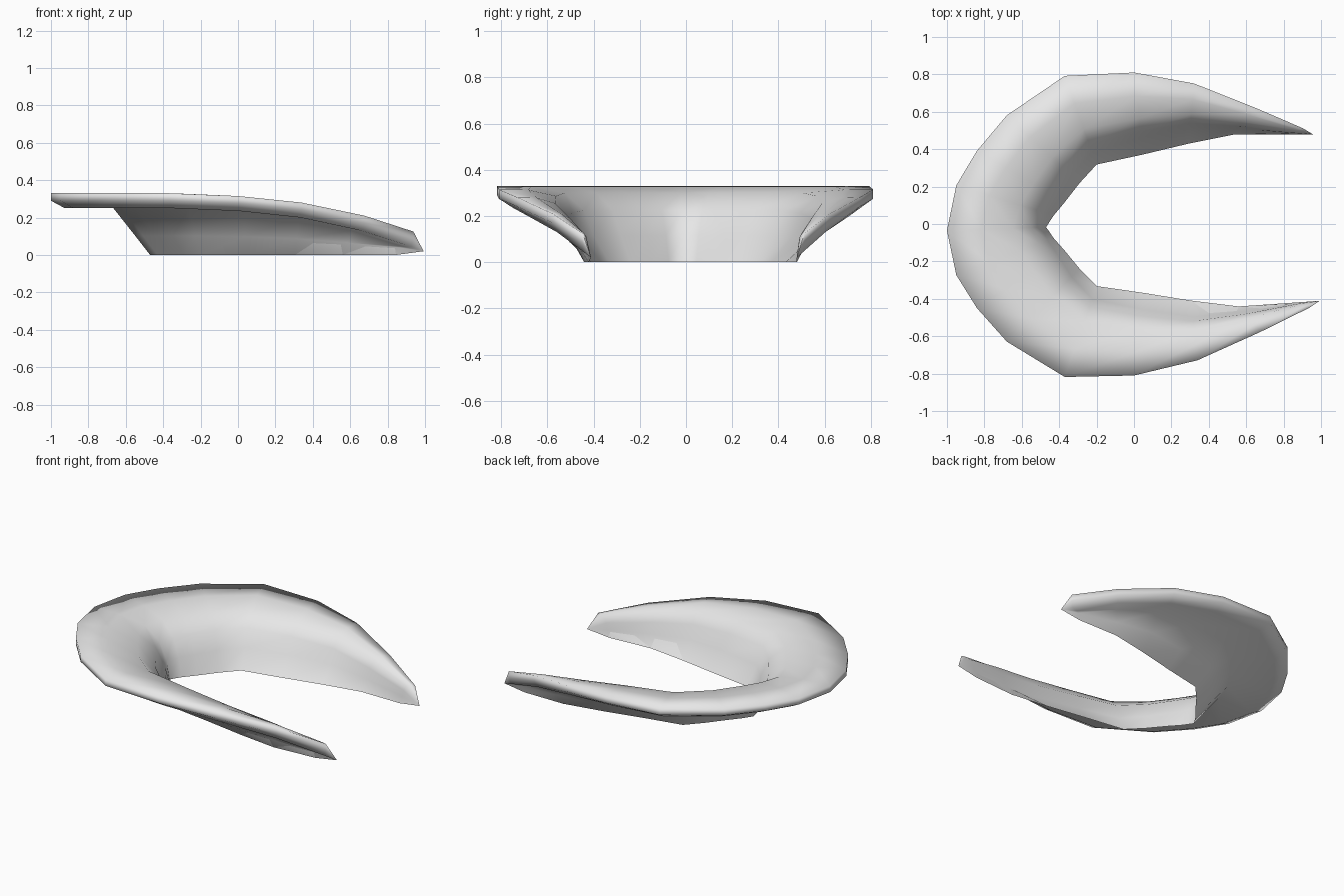
import bpy
import bmesh
import math
from mathutils import Vector

cube = bpy.data.objects.get("Cube")
if cube:
    bpy.data.objects.remove(cube, do_unlink=True)

# Plain grey for the whole shell
grey = bpy.data.materials.new("light_grey")
grey.use_nodes = True
colour = (0.8, 0.8, 0.8, 1)
grey.diffuse_color = colour
grey.node_tree.nodes["Principled BSDF"].inputs["Base Color"].default_value = colour

# Half outline: rim x, rim y, rim height, foot x, foot y, knee fraction
HALF = [
    (-1.0, 0.0, 0.33, -0.47, 0.0, 0.05),
    (-0.95, 0.24, 0.33, -0.43, 0.06, 0.06),
    (-0.84, 0.42, 0.33, -0.37, 0.13, 0.08),
    (-0.68, 0.605, 0.33, -0.29, 0.23, 0.11),
    (-0.37, 0.805, 0.33, -0.2, 0.325, 0.14),
    (0.0, 0.81, 0.315, 0.05, 0.37, 0.2),
    (0.33, 0.74, 0.28, 0.3, 0.42, 0.27),
    (0.66, 0.60, 0.21, 0.55, 0.46, 0.22),
    (0.92, 0.48, 0.125, 0.83, 0.45, 0.18),
]
TIP = (0.975, 0.445, 0.02)


def lean(x, y, z):
    """Turn the horns slightly to one side, so that they are uneven."""
    return Vector((x - 0.04 * y * max(x, 0), y + 0.035 * x, z))


def section(station, side):
    """Closed cross-section from the foot over the top and back underneath."""
    rx, ry, height, fx, fy, knee = station
    low = max(height - 0.08, 0.03)
    span = 1 - knee
    shape = [
        (0, 0),                                # foot
        (knee, 0.35 * height),                 # inner knee
        (knee + 0.1 * span, 0.68 * height),    # domed top
        (knee + 0.3 * span, 0.91 * height),
        (knee + 0.64 * span, 0.995 * height),
        (1, height),                           # rim
        (1, height - 0.04),
        (0.86, low),                           # flat under the rim
        (max(0.37, knee + 0.2), low),          # outer wall
        (max(0.15, knee + 0.025), 0.31 * height),  # thin lip above the foot
    ]
    return [lean(fx + (rx - fx) * f, side * (fy + (ry - fy) * f), z)
            for f, z in shape]


# Sweep the section from one horn to the other
sections = [section(s, -1) for s in reversed(HALF[1:])]
sections += [section(s, 1) for s in HALF]

bm = bmesh.new()
rings = [[bm.verts.new(p) for p in points] for points in sections]
count = len(rings[0])
for a, b in zip(rings, rings[1:]):
    for i in range(count):
        j = (i + 1) % count
        bm.faces.new((a[i], a[j], b[j], b[i]))

# Pointed horn tips
for ring, side in ((rings[0], -1), (rings[-1], 1)):
    tip = bm.verts.new(lean(TIP[0], side * TIP[1], TIP[2]))
    for i in range(count):
        bm.faces.new((ring[i], ring[(i + 1) % count], tip))
bmesh.ops.recalc_face_normals(bm, faces=bm.faces[:])

mesh = bpy.data.meshes.new("crescent_shell")
bm.to_mesh(mesh)
bm.free()
mesh.materials.append(grey)
shell = bpy.data.objects.new("crescent_shell", mesh)
bpy.context.collection.objects.link(shell)

# Soft rim, crisp foot edge
bpy.ops.object.select_all(action="DESELECT")
shell.select_set(True)
bpy.context.view_layer.objects.active = shell
bpy.ops.object.shade_smooth_by_angle(angle=math.radians(110))
